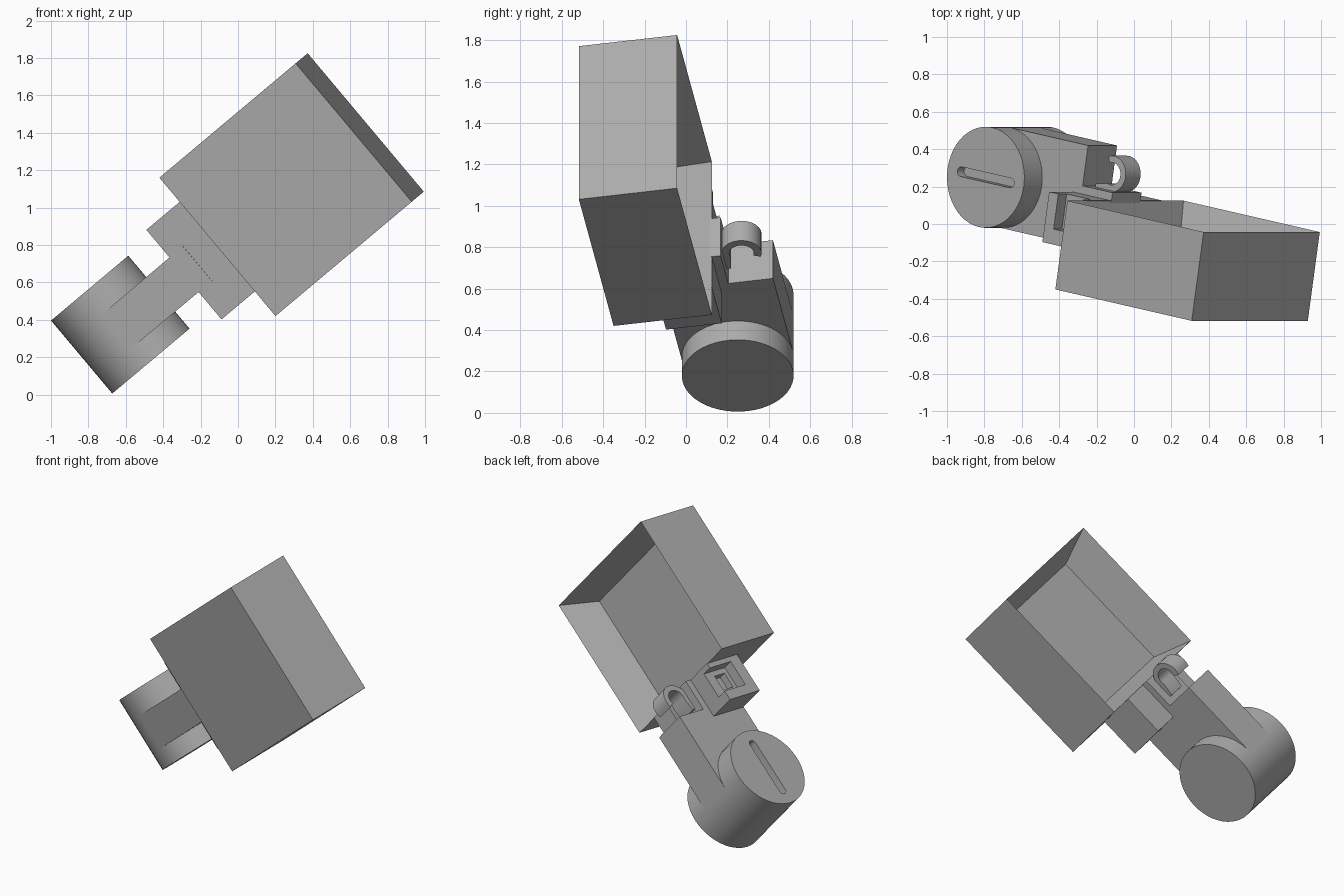
import bpy, bmesh, math
from mathutils import Matrix, Vector

old = bpy.data.objects.get("Cube")
if old:
    bpy.data.objects.remove(old, do_unlink=True)

# Tilted frame: local x runs along the arm, local y across it, local z out of the back
along = Vector((0.7544, -0.1736, 0.6330))
across = Vector((0.6428, 0, -0.7660))
out = along.cross(across)
FRAME = Matrix((along, across, out)).transposed().to_4x4()
MID = -0.677  # centre line across the arm

grey = bpy.data.materials.new("plain grey")
grey.use_nodes = True
COLOUR = (0.42, 0.42, 0.42, 1)
grey.diffuse_color = COLOUR
grey.node_tree.nodes["Principled BSDF"].inputs["Base Color"].default_value = COLOUR


def add(name, bm):
    """Turn a bmesh into an object standing in the tilted frame."""
    bmesh.ops.recalc_face_normals(bm, faces=bm.faces)
    mesh = bpy.data.meshes.new(name)
    bm.to_mesh(mesh)
    bm.free()
    mesh.materials.append(grey)
    obj = bpy.data.objects.new(name, mesh)
    bpy.context.collection.objects.link(obj)
    obj.matrix_world = FRAME
    return obj


def block_mesh(u, v, w):
    bm = bmesh.new()
    size = [r[1] - r[0] for r in (u, v, w)]
    mid = [(r[0] + r[1]) / 2 for r in (u, v, w)]
    bmesh.ops.create_cube(bm, size=1, matrix=Matrix.Translation(mid) @ Matrix.Diagonal((*size, 1)))
    return bm


def block(name, u, v, w):
    return add(name, block_mesh(u, v, w))


def prism(name, points, v):
    """Extrude a side profile of (along, out) points across the arm."""
    bm = bmesh.new()
    face = bm.faces.new([bm.verts.new((a, v[0], b)) for a, b in points])
    moved = bmesh.ops.extrude_face_region(bm, geom=[face])["geom"]
    bmesh.ops.translate(bm, vec=(0, v[1] - v[0], 0),
                        verts=[g for g in moved if isinstance(g, bmesh.types.BMVert)])
    return add(name, bm)


def arc(centre, radius, start, end, steps):
    angles = [math.radians(start + (end - start) * i / steps) for i in range(steps + 1)]
    return [(centre[0] + radius * math.cos(t), centre[1] + radius * math.sin(t)) for t in angles]


def cut(obj, cutter):
    mod = obj.modifiers.new("cut", 'BOOLEAN')
    mod.operation = 'DIFFERENCE'
    mod.solver = 'EXACT'
    mod.object = cutter
    select(obj)
    bpy.ops.object.modifier_apply(modifier=mod.name)
    bpy.data.objects.remove(cutter, do_unlink=True)


def select(obj):
    bpy.ops.object.select_all(action='DESELECT')
    obj.select_set(True)
    bpy.context.view_layer.objects.active = obj


def smooth(obj):
    select(obj)
    bpy.ops.object.shade_smooth_by_angle(angle=math.radians(35))


# Large square housing with an open recess in its back
bm = block_mesh((0.478, 1.444), (-1.159, -0.193), (-0.271, 0.211))
bm.faces.ensure_lookup_table()
back = max(bm.faces, key=lambda f: f.calc_center_median().z)
bmesh.ops.inset_region(bm, faces=[back], thickness=0.121)
bmesh.ops.translate(bm, verts=back.verts, vec=(0, 0, -0.241))
add("housing", bm)

# Shoulder block with a stepped pocket on one end
shoulder = block("shoulder", (0.205, 0.48), (-0.99, -0.365), (-0.062, 0.211))
cut(shoulder, block("pocket_cutter", (0.27, 0.445), (-1.1, -0.92), (0.02, 0.3)))
cut(shoulder, block("socket_cutter", (0.305, 0.41), (-1.1, -0.87), (0.05, 0.14)))

# Arm with a low ledge in front of its end
arm_profile = [(-0.281, -0.066), (0.3, -0.066), (0.3, 0.15), (0.482, 0.15),
               (0.482, 0.255), (0.27, 0.255), (0.27, 0.474), (-0.281, 0.474)]
prism("arm", arm_profile, (-0.797, -0.556))

# Curled hook standing on the ledge, open towards the arm
centre = (0.412, 0.345)
hook_profile = (arc(centre, 0.097, -90, 115, 14) + arc(centre, 0.06, 115, -110, 14)
                + [(0.31, 0.275), (0.31, 0.248)])
smooth(prism("hook", hook_profile, (MID - 0.062, MID + 0.062)))

# Round barrel across the end of the arm, with a screwdriver slot
pivot = (-0.281, 0.204)
barrel = prism("barrel", arc(pivot, 0.27, 0, 352.5, 47), (-0.946, -0.437))
slot = (arc((pivot[0] + 0.175, pivot[1]), 0.026, -90, 90, 8)
        + arc((pivot[0] - 0.175, pivot[1]), 0.026, 90, 270, 8))
cut(barrel, prism("slot_cutter", slot, (-1.0, -0.89)))
smooth(barrel)
